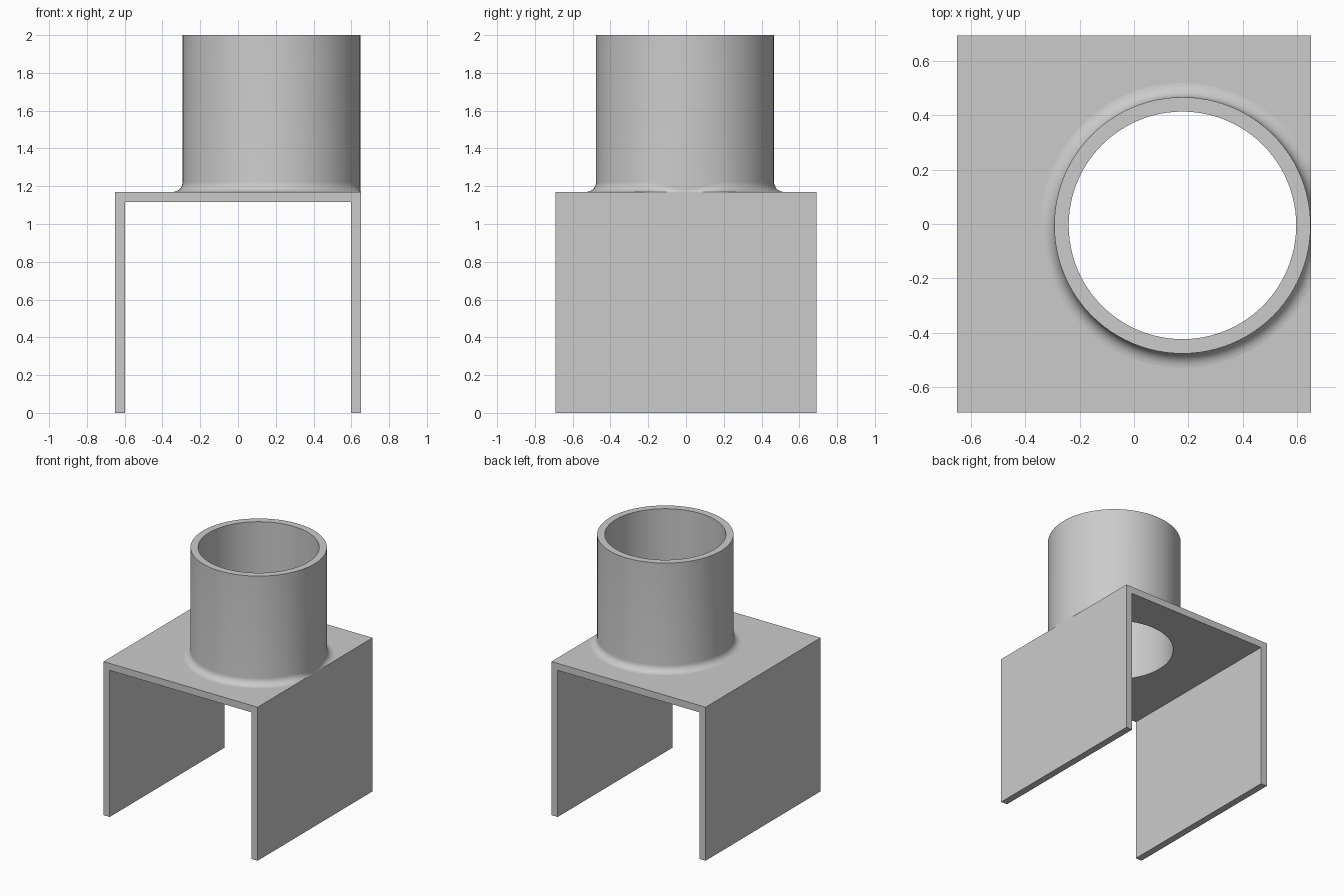
import bpy
import bmesh
import math

cube = bpy.data.objects.get("Cube")
if cube:
    bpy.data.objects.remove(cube, do_unlink=True)

# Overall sizes
HALF_W, HALF_D, DECK_Z, TOP_Z = 0.65, 0.692, 1.17, 2.0
WALL = 0.053
CX, CY = 0.178, -0.005
R_OUT = 0.471
R_IN = R_OUT - WALL
FILLET = 0.052
SEGMENTS, STEPS = 96, 7

grey = bpy.data.materials.new("plain_grey")
grey.use_nodes = True
colour = (0.6, 0.6, 0.6, 1)
grey.diffuse_color = colour
grey.node_tree.nodes["Principled BSDF"].inputs["Base Color"].default_value = colour


def make_object(name, bm):
    bmesh.ops.recalc_face_normals(bm, faces=bm.faces)
    mesh = bpy.data.meshes.new(name)
    bm.to_mesh(mesh)
    bm.free()
    mesh.materials.append(grey)
    obj = bpy.data.objects.new(name, mesh)
    bpy.context.collection.objects.link(obj)
    return obj


def smooth(obj):
    bpy.ops.object.select_all(action='DESELECT')
    obj.select_set(True)
    bpy.context.view_layer.objects.active = obj
    bpy.ops.object.shade_smooth_by_angle(angle=math.radians(35))


# Channel bracket: U-shaped profile extruded from front to back
inner_w, inner_z = HALF_W - WALL, DECK_Z - WALL
half = [(inner_w, inner_z), (inner_w, 0), (HALF_W, 0), (HALF_W, DECK_Z)]
profile = half + [(-x, z) for x, z in reversed(half)]
bm = bmesh.new()
face = bm.faces.new([bm.verts.new((x, -HALF_D, z)) for x, z in profile])
extruded = bmesh.ops.extrude_face_region(bm, geom=[face])["geom"]
bmesh.ops.translate(bm, vec=(0, 2 * HALF_D, 0),
                    verts=[v for v in extruded if isinstance(v, bmesh.types.BMVert)])
bracket = make_object("channel_bracket", bm)

# Round opening through the deck
bm = bmesh.new()
ring = [bm.verts.new((CX + R_IN * math.cos(math.tau * i / SEGMENTS),
                      CY + R_IN * math.sin(math.tau * i / SEGMENTS), 1.0))
        for i in range(SEGMENTS)]
face = bm.faces.new(ring)
extruded = bmesh.ops.extrude_face_region(bm, geom=[face])["geom"]
bmesh.ops.translate(bm, vec=(0, 0, 0.4),
                    verts=[v for v in extruded if isinstance(v, bmesh.types.BMVert)])
cutter = make_object("opening_cutter", bm)
cutter.hide_render = True

cut = bracket.modifiers.new("opening", 'BOOLEAN')
cut.operation = 'DIFFERENCE'
cut.solver = 'EXACT'
cut.object = cutter
bpy.context.view_layer.objects.active = bracket
bpy.ops.object.modifier_apply(modifier=cut.name)
bpy.data.objects.remove(cutter, do_unlink=True)
smooth(bracket)


# Tube with a fillet at its foot, running out at the deck's edge
def tube_section(angle):
    room = FILLET
    if math.cos(angle) > 0.1:
        room = min(FILLET, (HALF_W - CX) / math.cos(angle) - R_OUT)
    sweep = math.acos((FILLET - room) / FILLET)
    rise = FILLET * math.sin(sweep)
    section = [(R_IN, DECK_Z), (R_IN, TOP_Z), (R_OUT, TOP_Z)]
    for k in range(STEPS + 1):
        a = sweep * k / STEPS
        section.append((R_OUT + FILLET * (1 - math.cos(a)),
                        DECK_Z + rise - FILLET * math.sin(a)))
    return section


bm = bmesh.new()
columns = []
for i in range(SEGMENTS):
    t = math.tau * i / SEGMENTS
    columns.append([bm.verts.new((CX + r * math.cos(t), CY + r * math.sin(t), z))
                    for r, z in tube_section(t)])
for i, col in enumerate(columns):
    nxt = columns[(i + 1) % SEGMENTS]
    for j in range(len(col) - 1):
        bm.faces.new((col[j], nxt[j], nxt[j + 1], col[j + 1]))
tube = make_object("round_tube", bm)
smooth(tube)
